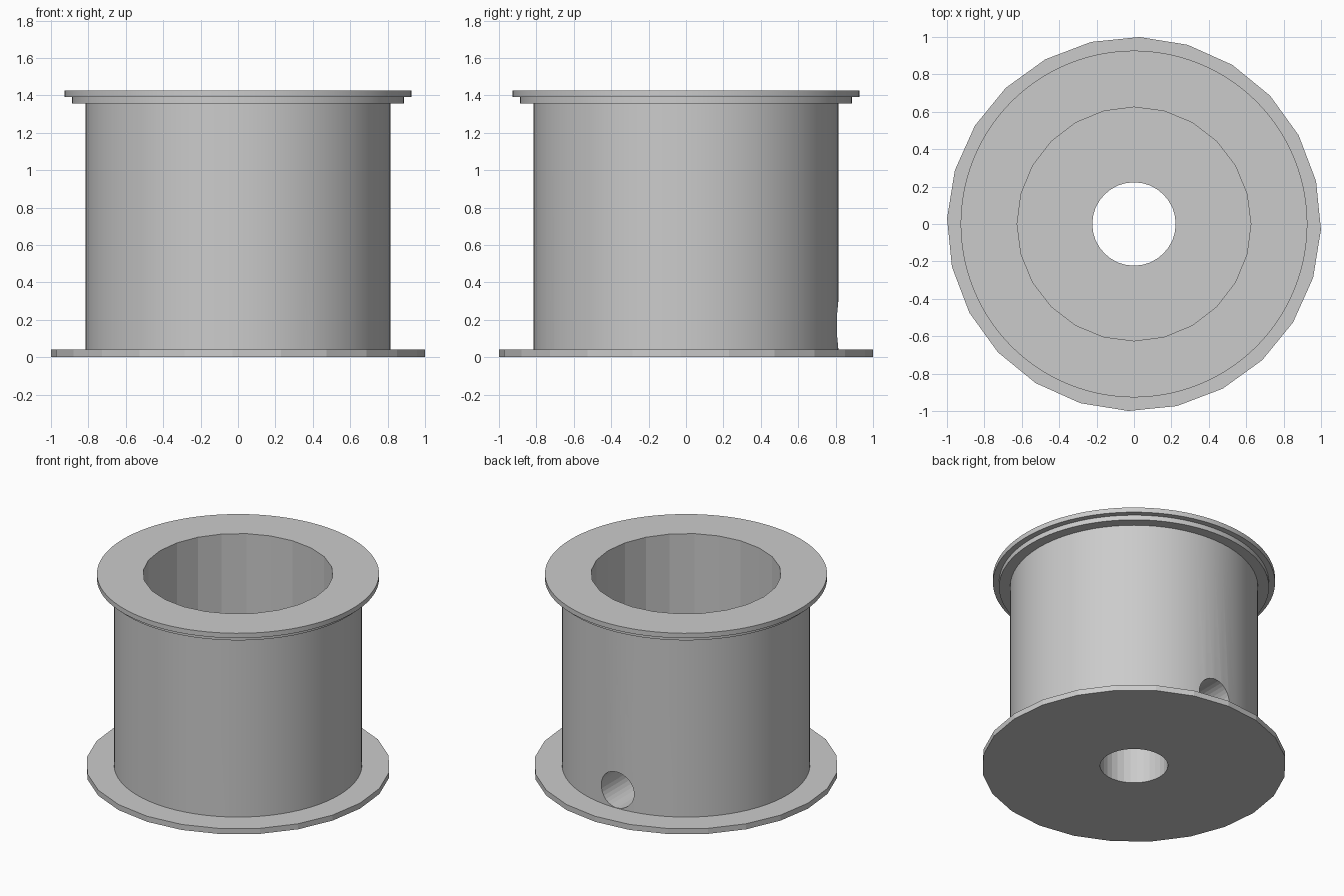
import bpy
from math import radians

old = bpy.data.objects.get("Cube")
if old:
    bpy.data.objects.remove(old, do_unlink=True)

grey = bpy.data.materials.new("light_grey")
grey.use_nodes = True
colour = (0.6, 0.6, 0.6, 1)
grey.diffuse_color = colour
grey.node_tree.nodes["Principled BSDF"].inputs["Base Color"].default_value = colour


def cylinder(name, radius, bottom, top, sides, turn=0):
    """Upright solid cylinder between two heights."""
    bpy.ops.mesh.primitive_cylinder_add(
        vertices=sides, radius=radius, depth=top - bottom,
        location=(0, 0, (bottom + top) / 2), rotation=(0, 0, radians(turn)))
    ob = bpy.context.object
    ob.name = name
    ob.data.materials.append(grey)
    return ob


def combine(target, other, operation):
    """Apply a boolean and discard the helper."""
    other.hide_render = True
    mod = target.modifiers.new(other.name, "BOOLEAN")
    mod.operation = operation
    mod.solver = "EXACT"
    mod.object = other
    bpy.context.view_layer.objects.active = target
    bpy.ops.object.modifier_apply(modifier=mod.name)
    bpy.data.objects.remove(other, do_unlink=True)


# Drum with its stepped upper rim and coarse lower flange
spool = cylinder("spool_body", 0.815, 0.02, 1.40, 72)
combine(spool, cylinder("base_flange", 1.0, 0, 0.04, 24, -1.7), "UNION")
combine(spool, cylinder("rim_step", 0.887, 1.355, 1.405, 96), "UNION")
combine(spool, cylinder("top_flange", 0.927, 1.39, 1.425, 96), "UNION")

# Wide cavity above a thick floor, and a narrow bore through the floor
combine(spool, cylinder("cavity", 0.625, 0.34, 1.6, 24), "DIFFERENCE")
combine(spool, cylinder("shaft_bore", 0.223, -0.2, 0.6, 32), "DIFFERENCE")

# Radial hole from the back of the drum into the bore
screw_hole = cylinder("screw_hole", 0.13, 0, 0.9, 32)
screw_hole.rotation_euler = (radians(90), 0, 0)
screw_hole.location = (-0.015, 0.53, 0.172)
combine(spool, screw_hole, "DIFFERENCE")

# Smooth the fine walls while keeping the coarse facets crisp
bpy.ops.object.select_all(action="DESELECT")
spool.select_set(True)
bpy.context.view_layer.objects.active = spool
bpy.ops.object.shade_smooth_by_angle(angle=radians(6))
